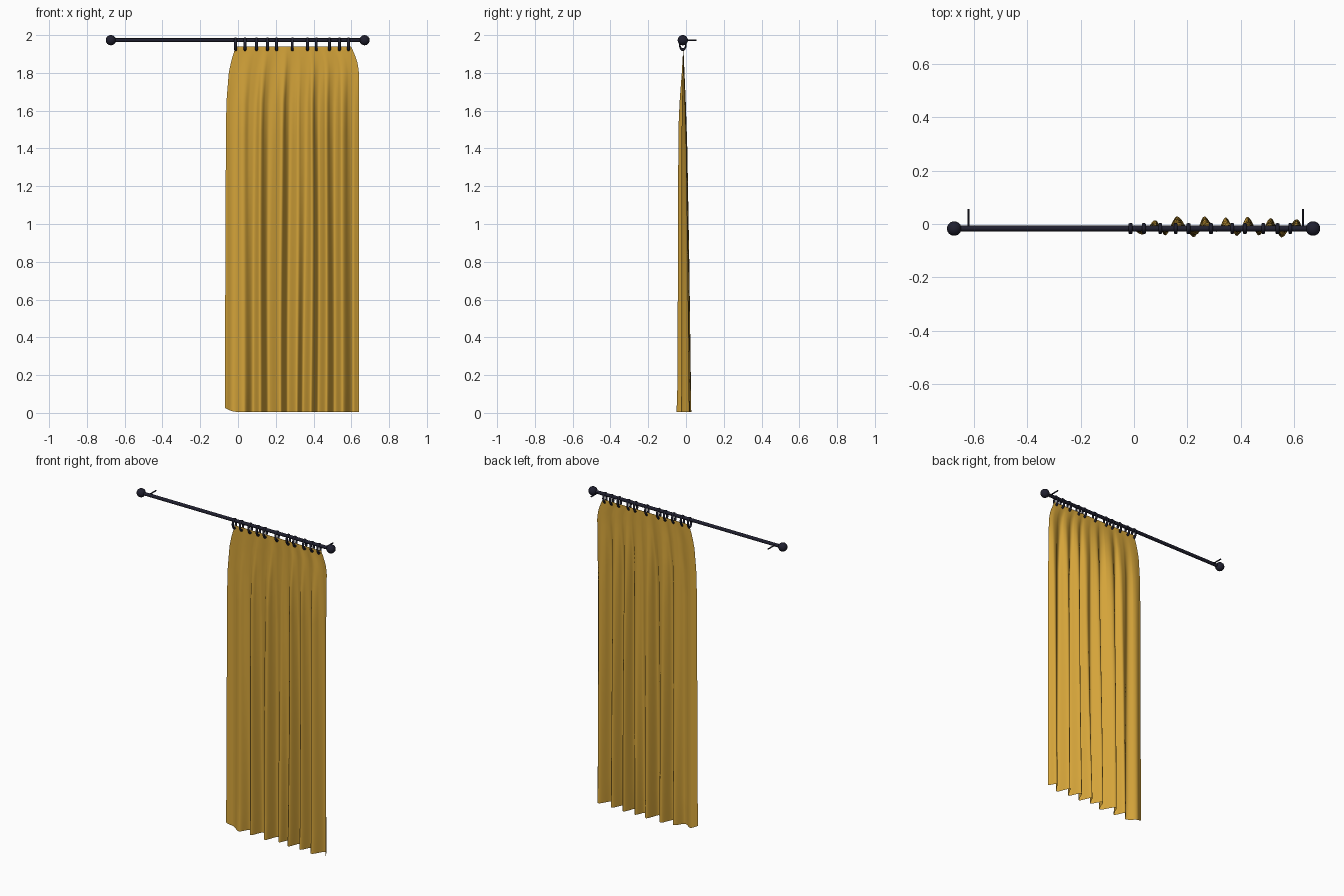
import bpy, bmesh, math
from mathutils import Vector

if "Cube" in bpy.data.objects:
    bpy.data.objects.remove(bpy.data.objects["Cube"])


def material(name, rgb):
    m = bpy.data.materials.new(name)
    m.diffuse_color = (*rgb, 1)
    m.use_nodes = True
    m.node_tree.nodes["Principled BSDF"].inputs["Base Color"].default_value = m.diffuse_color
    return m


GOLD = material("gold_cloth", (0.66, 0.37, 0.042))
DARK = material("dark_metal", (0.014, 0.014, 0.028))
ROD_Y, ROD_Z = -0.017, 1.973


def finish(ob, name, mat):
    ob.name = name
    ob.data.materials.append(mat)
    ob.data.shade_smooth()
    return ob


def bar(name, a, b, r, sides=20):
    a, b = Vector(a), Vector(b)
    d = b - a
    bpy.ops.mesh.primitive_cylinder_add(
        vertices=sides, radius=r, depth=d.length, location=(a + b) / 2,
        rotation=d.to_track_quat('Z', 'Y').to_euler())
    ob = finish(bpy.context.object, name, DARK)
    bpy.ops.object.shade_smooth_by_angle()
    return ob


def interp(pts, v, smooth=False):
    if v <= pts[0][0]:
        return pts[0][1]
    for (a, fa), (b, fb) in zip(pts, pts[1:]):
        if v <= b:
            t = (v - a) / (b - a)
            if smooth:
                t = (1 - math.cos(math.pi * t)) / 2
            return fa + (fb - fa) * t
    return pts[-1][1]


# rod, ball finials and wall brackets
bar("rod", (-0.675, ROD_Y, ROD_Z), (0.67, ROD_Y, ROD_Z), 0.0105)
for side, x in (("left", -0.673), ("right", 0.67)):
    bpy.ops.mesh.primitive_uv_sphere_add(segments=28, ring_count=16, radius=0.027,
                                         location=(x, ROD_Y, ROD_Z))
    finish(bpy.context.object, side + "_finial", DARK)
for side, x in (("left", -0.62), ("right", 0.632)):
    bar(side + "_bracket", (x, ROD_Y, ROD_Z), (x, 0.056, ROD_Z), 0.004, 10)

# tall oval rings hanging from the rod
RINGS = (-0.013, 0.037, 0.098, 0.156, 0.204, 0.288, 0.368, 0.415, 0.484, 0.537, 0.585)
for i, x in enumerate(RINGS):
    bpy.ops.mesh.primitive_torus_add(
        location=(x, ROD_Y, 1.952), rotation=(0, math.pi / 2, 0),
        major_segments=28, minor_segments=10, major_radius=0.025, minor_radius=0.0065)
    ob = finish(bpy.context.object, f"ring_{i + 1}", DARK)
    ob.scale = (1.16, 0.66, 1.15)   # local x is world z

# curtain: pleat profile (x, y) at the hem, outline by height
PLEATS = [(-0.07, -0.02), (-0.03, -0.006), (0.03, -0.037), (0.077, 0.014),
          (0.115, -0.04), (0.16, 0.028), (0.227, -0.046), (0.267, 0.028),
          (0.315, -0.028), (0.346, 0.025), (0.387, -0.042), (0.425, 0.027),
          (0.466, -0.04), (0.51, 0.022), (0.55, -0.047), (0.61, 0.018), (0.64, -0.025)]
LEFT = [(0, -0.07), (1.5, -0.064), (1.65, -0.061), (1.8, -0.049), (1.87, -0.034), (1.94, -0.012)]
RIGHT = [(0, 0.64), (1.8, 0.64), (1.85, 0.634), (1.9, 0.617), (1.94, 0.598)]
FRONT = [(0, 1.1), (0.15, 0.95), (1.5, 0.8), (1.65, 0.6), (1.8, 0.25), (1.94, 0)]
BACK = [(0, 1), (0.8, 0.75), (1.4, 0.5), (1.65, 0.3), (1.94, 0)]
NX, NZ, MID = 200, 70, -0.014

bm = bmesh.new()
grid = []
for j in range(NZ + 1):
    z0 = 0.005 + 1.935 * j / NZ
    l, r = interp(LEFT, z0), interp(RIGHT, z0)
    row = []
    for i in range(NX + 1):
        t = i / NX
        hem_x = -0.07 + 0.71 * t
        d = interp(PLEATS, hem_x, True) - MID
        # the small middle pleats fade out lower down
        weak = math.exp(-((hem_x - 0.335) / 0.035) ** 2) + math.exp(-((hem_x - 0.06) / 0.035) ** 2)
        k = interp(FRONT if d < 0 else BACK, z0)
        k *= 1 - 0.6 * weak * min(1, z0 / 1.3)
        # hem corner curls up at the left
        z = z0 + 0.022 * max(0, 1 - t / 0.1) ** 2 * max(0, 1 - z0 / 0.2)
        x = l + (r - l) * t + 0.004 * math.sin(2.2 * z0 + 9 * t) * math.sin(math.pi * t)
        row.append(bm.verts.new((x, MID + d * k, z)))
    grid.append(row)
for a, b in zip(grid, grid[1:]):
    for i in range(NX):
        bm.faces.new((a[i], a[i + 1], b[i + 1], b[i]))
me = bpy.data.meshes.new("curtain")
bm.to_mesh(me)
bm.free()
curtain = bpy.data.objects.new("curtain", me)
bpy.context.collection.objects.link(curtain)
finish(curtain, "curtain", GOLD)
